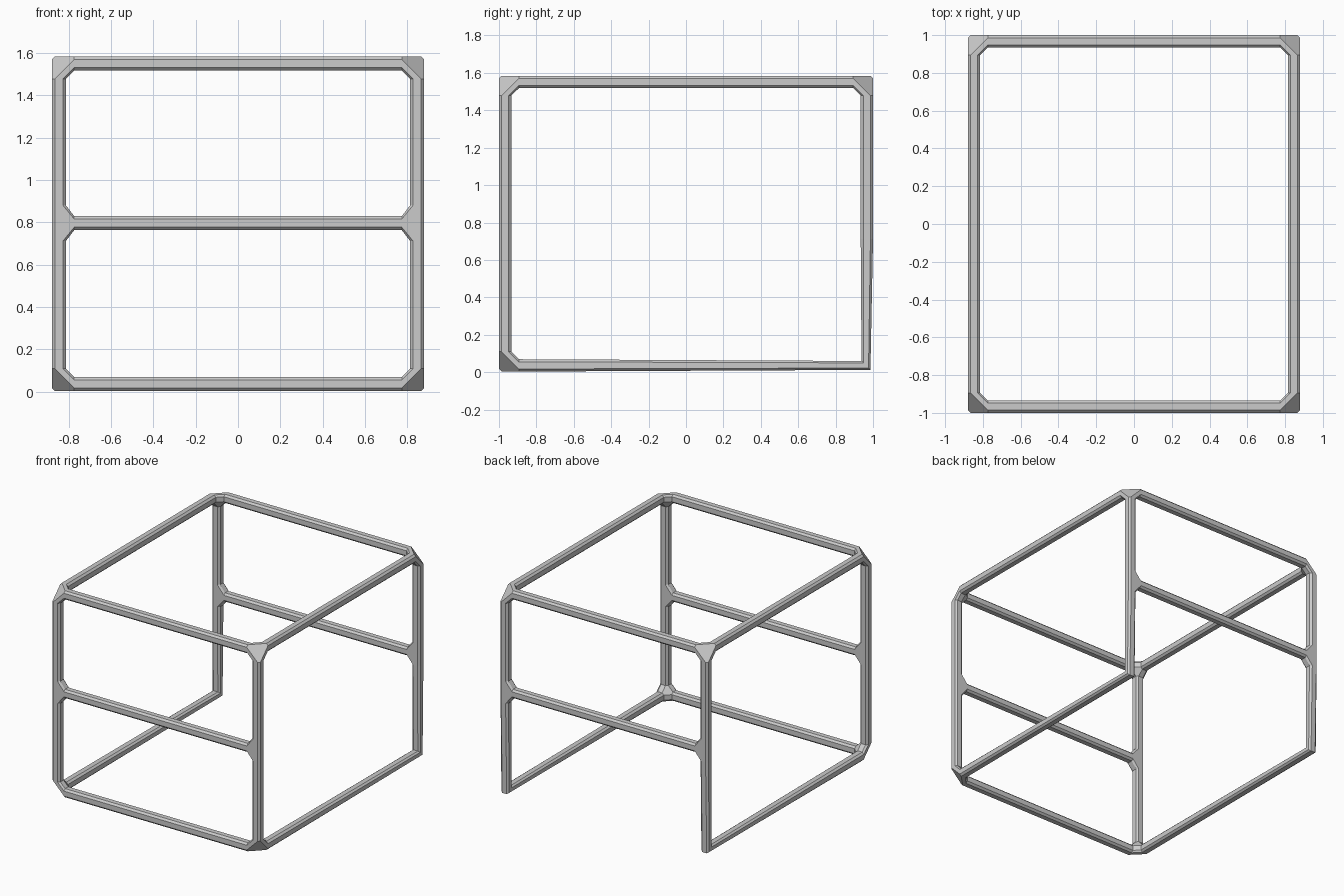
import bpy, bmesh

if "Cube" in bpy.data.objects:
    bpy.data.objects.remove(bpy.data.objects["Cube"])

X, Y, Z0, Z1 = 0.88, 1.0, 0.003, 1.584   # outer faces of the frame
ZM = 0.796                               # middle rail height
T, D, G = 0.066, 0.106, 0.085            # bar thickness, corner reach, tee reach
CO, CI = 0.014, 0.014                    # outer and inner edge chamfers
OCT = [(CO, 0), (T - CI, 0), (T, CI), (T, T - CI),
       (T - CI, T), (CI, T), (0, T - CI), (0, CO)]

bm = bmesh.new()


def ring(axis, pos, outer):
    """Octagonal section across axis; outer gives (face, inward sign) of the other two axes."""
    (f1, s1), (f2, s2) = outer
    verts = []
    for a, b in OCT:
        co = [f1 + s1 * a, f2 + s2 * b]
        co.insert(axis, pos)
        verts.append(bm.verts.new(co))
    return verts


def bar(r1, r2):
    for i in range(8):
        j = (i + 1) % 8
        bm.faces.new((r1[i], r1[j], r2[j], r2[i]))


def joint(*rings):
    """Gusseted node: hull of the bar ends, with the hidden caps removed."""
    res = bmesh.ops.convex_hull(bm, input=[v for r in rings for v in r])
    faces = {g for g in res["geom"] if isinstance(g, bmesh.types.BMFace)}
    sets = [set(r) for r in rings]
    caps = [f for f in faces if any(set(f.verts) <= s for s in sets)]
    bmesh.ops.delete(bm, geom=caps, context='FACES')


def corner(sx, sy, top):
    """Three-way corner; returns the x, y and z bar ends."""
    fx, fy = (sx * X, -sx), (sy * Y, -sy)
    fz = (Z1, -1) if top else (Z0, 1)
    rx = ring(0, sx * (X - D), (fy, fz))
    ry = ring(1, sy * (Y - D), (fx, fz))
    rz = ring(2, fz[0] + fz[1] * D, (fx, fy))
    joint(rx, ry, rz)
    return rx, ry, rz


def tee(sx, sy):
    """Joint of post and middle rail; returns upper, lower and rail ends."""
    fx, fy = (sx * X, -sx), (sy * Y, -sy)
    up = ring(2, ZM + G, (fx, fy))
    low = ring(2, ZM - G, (fx, fy))
    rail = ring(0, sx * (X - D), (fy, (ZM - T / 2, 1)))
    joint(up, low, rail)
    return up, low, rail


sides = [(sx, sy) for sx in (-1, 1) for sy in (-1, 1)]
tops = {s: corner(*s, True) for s in sides}
tees = {s: tee(*s) for s in sides}
feet = {sx: corner(sx, -1, False) for sx in (-1, 1)}

# posts, with a plain mitred heel at the open back
for sx, sy in sides:
    up, low, _ = tees[sx, sy]
    bar(tops[sx, sy][2], up)
    if sy < 0:
        bar(low, feet[sx][2])
    else:
        heel = [bm.verts.new((sx * (X - a), 0.986 - b * 0.72, 0.012 + b * 0.72))
                for a, b in OCT]
        bar(low, heel)
        bar(heel, feet[sx][1])

# top side rails, then front and back cross rails
for sx in (-1, 1):
    bar(tops[sx, -1][1], tops[sx, 1][1])
for sy in (-1, 1):
    bar(tops[-1, sy][0], tops[1, sy][0])
    bar(tees[-1, sy][2], tees[1, sy][2])
bar(feet[-1][0], feet[1][0])

bmesh.ops.recalc_face_normals(bm, faces=bm.faces)
mesh = bpy.data.meshes.new("box_frame")
bm.to_mesh(mesh)
bm.free()
bpy.context.collection.objects.link(bpy.data.objects.new("box_frame", mesh))
